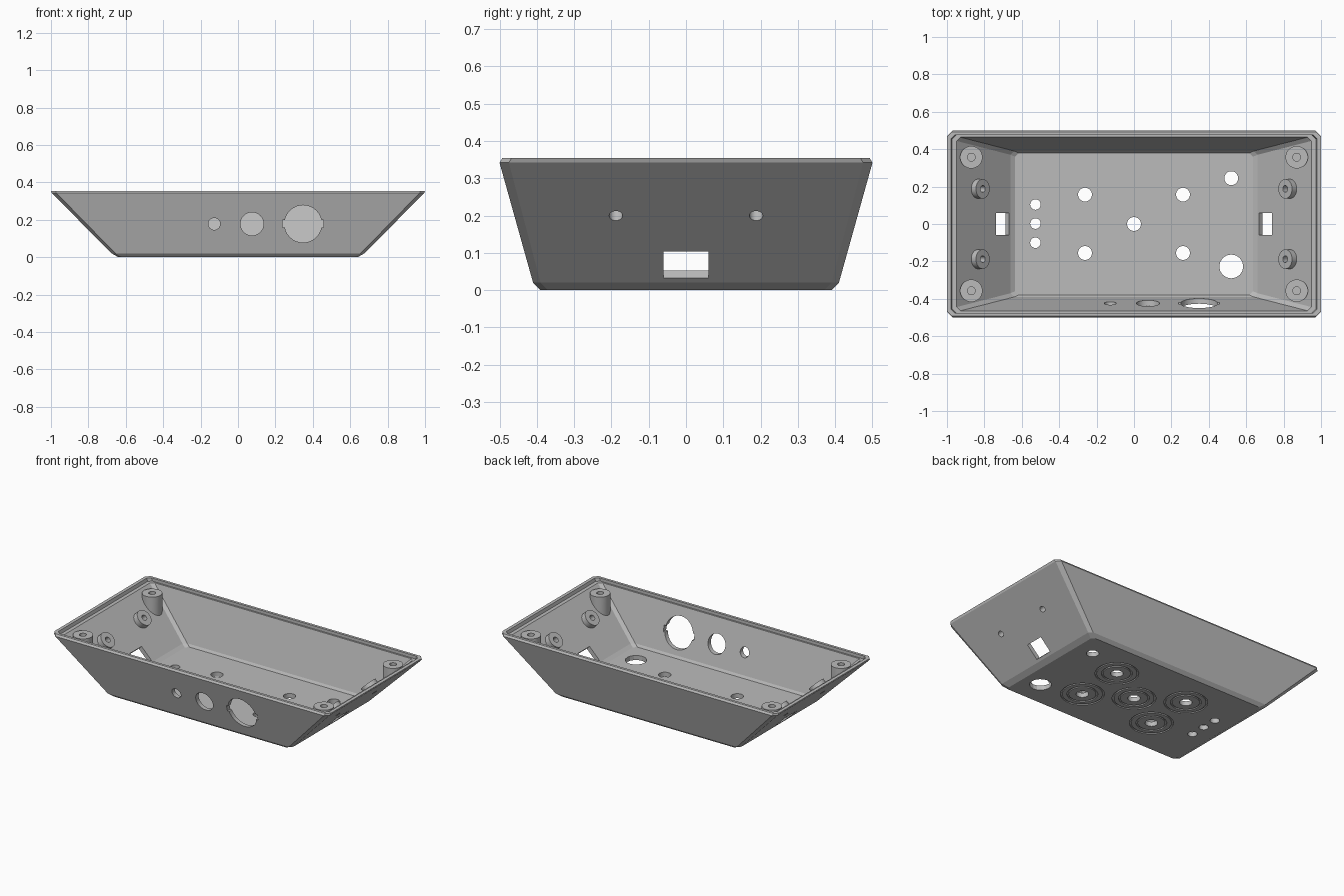
import bpy, bmesh, math
from mathutils import Vector

cube = bpy.data.objects.get("Cube")
if cube:
    bpy.data.objects.remove(cube, do_unlink=True)

grey = bpy.data.materials.new("plain_grey")
grey.use_nodes = True
grey.diffuse_color = (0.5, 0.5, 0.5, 1)
grey.node_tree.nodes["Principled BSDF"].inputs["Base Color"].default_value = (0.5, 0.5, 0.5, 1)


def finish(name, bm):
    bmesh.ops.recalc_face_normals(bm, faces=bm.faces)
    mesh = bpy.data.meshes.new(name)
    bm.to_mesh(mesh)
    bm.free()
    mesh.materials.append(grey)
    obj = bpy.data.objects.new(name, mesh)
    bpy.context.collection.objects.link(obj)
    return obj


def loft(name, rings):
    """Stack of rectangles (half x, half y, z, corner cut), capped at both ends."""
    bm = bmesh.new()
    loops = []
    for hx, hy, z, c in rings:
        corners = []
        for sx, sy in ((1, 1), (-1, 1), (-1, -1), (1, -1)):
            pair = [(sx * hx, sy * (hy - c), z), (sx * (hx - c), sy * hy, z)]
            corners += pair if sx * sy > 0 else pair[::-1]
        loops.append([bm.verts.new(p) for p in corners])
    for a, b in zip(loops, loops[1:]):
        for i in range(8):
            j = (i + 1) % 8
            bm.faces.new((a[i], a[j], b[j], b[i]))
    bm.faces.new(loops[0])
    bm.faces.new(loops[-1])
    return finish(name, bm)


def rod(name, start, end, radius, sides=32):
    start, end = Vector(start), Vector(end)
    axis = end - start
    bm = bmesh.new()
    bmesh.ops.create_cone(bm, cap_ends=True, segments=sides, radius1=radius,
                          radius2=radius, depth=axis.length)
    obj = finish(name, bm)
    obj.rotation_euler = axis.to_track_quat('Z', 'Y').to_euler()
    obj.location = (start + end) / 2
    return obj


def block(name, centre, size, tilt=0):
    bm = bmesh.new()
    bmesh.ops.create_cube(bm, size=1)
    bmesh.ops.scale(bm, vec=size, verts=bm.verts)
    obj = finish(name, bm)
    obj.location = centre
    obj.rotation_euler.y = tilt
    return obj


def combine(target, tool, operation, keep=False):
    mod = target.modifiers.new("cut", 'BOOLEAN')
    mod.operation, mod.solver, mod.object = operation, 'EXACT', tool
    bpy.context.view_layer.update()
    bpy.context.view_layer.objects.active = target
    bpy.ops.object.modifier_apply(modifier=mod.name)
    if not keep:
        bpy.data.objects.remove(tool, do_unlink=True)


# Sloped tray: outer skin, rim with lid step, inner skin
outer = [(0.64, 0.39, 0, 0.02), (0.675, 0.41, 0.02, 0.02),
         (0.995, 0.5, 0.342, 0.025), (1.0, 0.492, 0.355, 0.025)]
inner = [(0.978, 0.475, 0.355, 0.02), (0.972, 0.475, 0.335, 0.02),
         (0.948, 0.464, 0.335, 0.02), (0.66, 0.39, 0.045, 0.02),
         (0.637, 0.38, 0.03, 0.02)]
tray = loft("enclosure_tray", outer + inner)
envelope = loft("envelope", outer)

# Corner lid posts, trimmed to the outer skin
for sx in (-1, 1):
    for sy in (-1, 1):
        x, y = sx * 0.87, sy * 0.357
        post = rod("lid_post", (x, y, 0.1), (x, y, 0.325), 0.06)
        combine(post, envelope, 'INTERSECT', keep=True)
        combine(tray, post, 'UNION')
        combine(tray, rod("screw_hole", (x, y, 0.25), (x, y, 0.4), 0.021), 'DIFFERENCE')
bpy.data.objects.remove(envelope, do_unlink=True)

# End walls: angled bosses with bores, and a rectangular port
for s in (-1, 1):
    inward = Vector((-s, 0, 1)).normalized()
    for y in (-0.188, 0.188):
        wall = Vector((s * 0.855, y, 0.198))
        combine(tray, rod("side_boss", wall + inward * 0.012, wall + inward * 0.066, 0.052), 'UNION')
        combine(tray, rod("boss_bore", wall - inward * 0.05, wall + inward * 0.1, 0.018), 'DIFFERENCE')
    port = block("port", (s * 0.722, 0, 0.07), (0.1, 0.12, 0.2), s * -math.pi / 4)
    combine(tray, port, 'DIFFERENCE')

# Front wall sockets, the largest with key notches
for x, r in ((-0.127, 0.032), (0.075, 0.062), (0.348, 0.1)):
    combine(tray, rod("socket_hole", (x, -0.6, 0.178), (x, -0.35, 0.178), r), 'DIFFERENCE')
combine(tray, block("key_notch", (0.348, -0.47, 0.178), (0.22, 0.2, 0.04)), 'DIFFERENCE')

# Floor holes
dials = [(0, 0)] + [(x, y) for x in (-0.262, 0.262) for y in (-0.155, 0.157)]
holes = [(x, y, 0.037, 32) for x, y in dials]
holes += [(-0.527, y, 0.028, 32) for y in (-0.1, 0.002, 0.104)]
holes += [(0.52, 0.245, 0.037, 32), (0.52, -0.227, 0.064, 16)]
for x, y, r, n in holes:
    combine(tray, rod("floor_hole", (x, y, -0.1), (x, y, 0.1), r, n), 'DIFFERENCE')

# Engraved dial rings on the underside
for x, y in dials:
    for r in (0.09, 0.128):
        ring = rod("ring", (x, y, -0.01), (x, y, 0.007), r)
        core = rod("core", (x, y, -0.02), (x, y, 0.02), r - 0.01)
        combine(ring, core, 'DIFFERENCE')
        combine(tray, ring, 'DIFFERENCE')

bpy.ops.object.select_all(action='DESELECT')
tray.select_set(True)
bpy.context.view_layer.objects.active = tray
bpy.ops.object.shade_smooth_by_angle(angle=math.radians(12))
